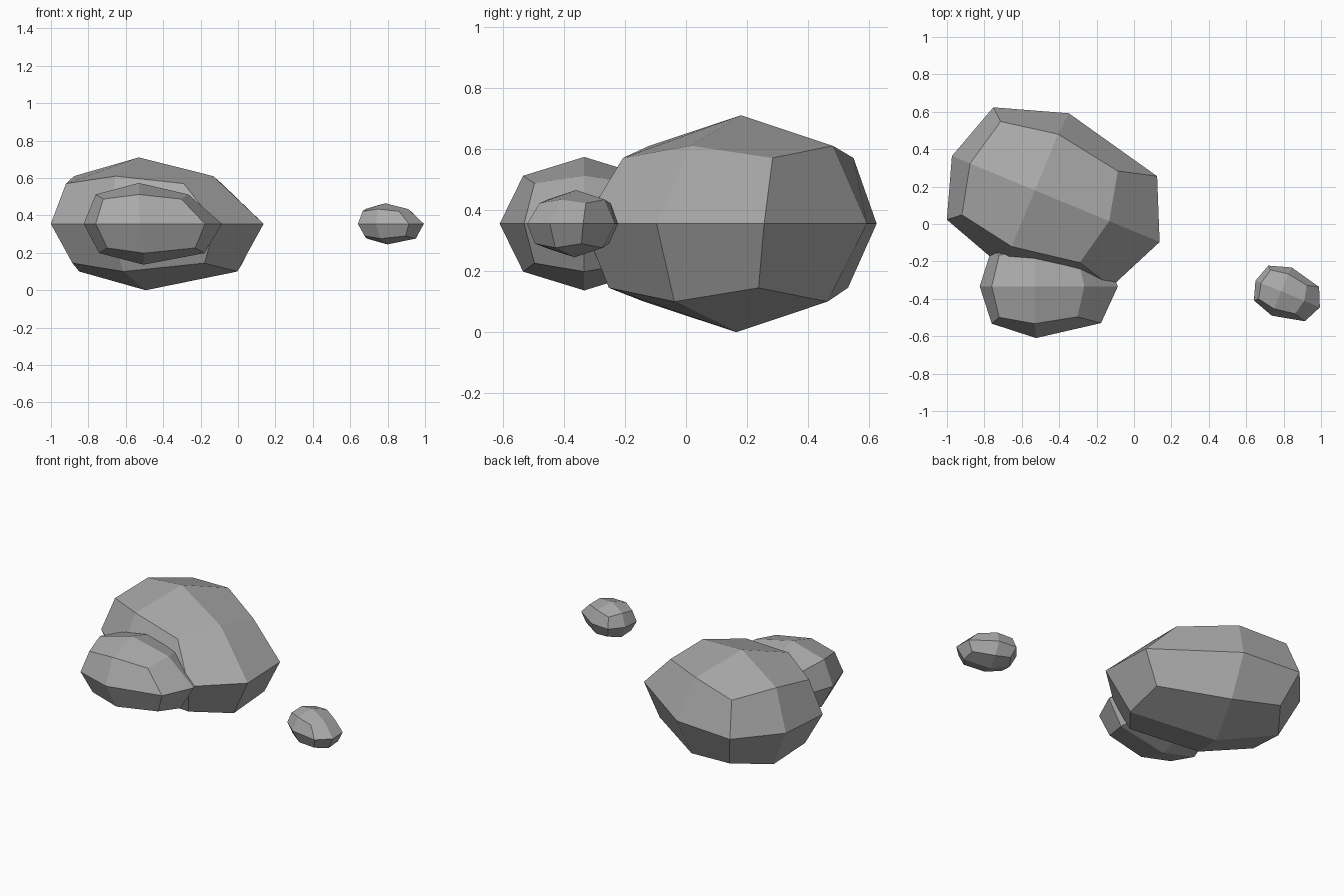
import bpy
import bmesh
from math import radians
from mathutils import Matrix, Vector

default = bpy.data.objects.get("Cube")
if default:
    bpy.data.objects.remove(default, do_unlink=True)

stone = bpy.data.materials.new("stone_grey")
stone.use_nodes = True
grey = (0.4, 0.4, 0.4, 1)
stone.diffuse_color = grey
bsdf = stone.node_tree.nodes["Principled BSDF"]
bsdf.inputs["Base Color"].default_value = grey
bsdf.inputs["Roughness"].default_value = 0.8

# Half outlines of the boulder from left to right; each is mirrored across y
TOP = [(-.375, 0, .255), (-.31, .27, .215), (0, .325, .255), (.37, .265, .215), (.43, 0, .255)]
MIDDLE = [(-.48, 0, 0), (-.375, .325, 0), (.01, .45, 0), (.575, .32, 0), (.722, 0, 0)]
BOTTOM = [(-.345, 0, -.255), (-.275, .265, -.21), (.045, .325, -.255), (.49, .265, -.21), (.57, 0, -.255)]
PEAK = (0, 0, .355)
BASE = (.04, 0, -.355)


def add_boulder(name, centre, size, turn):
    """Faceted boulder: three eight-sided rings, capped by quads around a pole."""
    bm = bmesh.new()
    rings = []
    for half in (TOP, MIDDLE, BOTTOM):
        outline = half + [(x, -y, z) for x, y, z in half[-2:0:-1]]
        rings.append([bm.verts.new(p) for p in outline])
    # Side walls
    for upper, lower in zip(rings, rings[1:]):
        for i in range(8):
            j = (i + 1) % 8
            bm.faces.new((upper[i], upper[j], lower[j], lower[i]))
    # Top and underside
    for pole, ring in ((PEAK, rings[0]), (BASE, rings[-1])):
        tip = bm.verts.new(pole)
        for i in range(0, 8, 2):
            bm.faces.new((tip, ring[i], ring[i + 1], ring[(i + 2) % 8]))
    bmesh.ops.recalc_face_normals(bm, faces=bm.faces)
    bm.transform(Matrix.Rotation(radians(turn), 4, "Z") @ Matrix.Scale(size, 4))

    mesh = bpy.data.meshes.new(name)
    bm.to_mesh(mesh)
    bm.free()
    mesh.materials.append(stone)
    rock = bpy.data.objects.new(name, mesh)
    rock.location = Vector(centre)
    bpy.context.collection.objects.link(rock)
    return rock


add_boulder("large_rock", (-.53, .18, .355), 1, -22.5)
add_boulder("medium_rock", (-.53, -.333, .355), .615, 0)
add_boulder("small_rock", (.787, -.36, .355), .31, -22.5)
